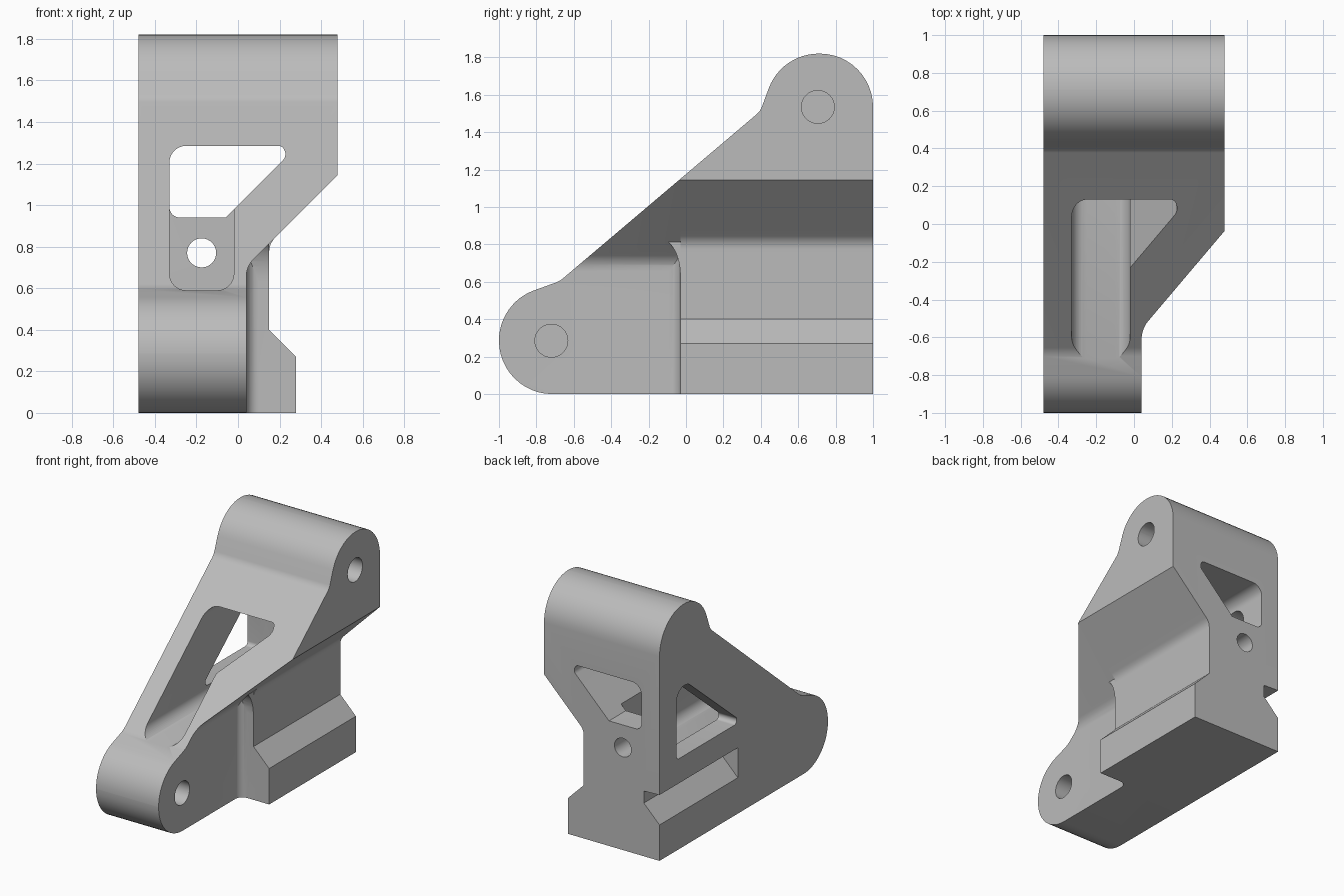
import bpy
import bmesh
import math
from mathutils import Vector

cube = bpy.data.objects.get("Cube")
if cube:
    bpy.data.objects.remove(cube, do_unlink=True)

metal = bpy.data.materials.new("grey_metal")
metal.use_nodes = True
grey = (0.5, 0.5, 0.5, 1)
metal.diffuse_color = grey
metal.node_tree.nodes["Principled BSDF"].inputs["Base Color"].default_value = grey


def rounded(corners, steps=12):
    """Outline from (a, b) or (a, b, radius) corners."""
    out = []
    n = len(corners)
    for i, c in enumerate(corners):
        p = Vector(c[:2])
        if len(c) < 3:
            out.append(p)
            continue
        u = (Vector(corners[i - 1][:2]) - p).normalized()
        v = (Vector(corners[(i + 1) % n][:2]) - p).normalized()
        half = u.angle(v) / 2
        centre = p + (u + v).normalized() * c[2] / math.sin(half)
        start = p + u * c[2] / math.tan(half) - centre
        end = p + v * c[2] / math.tan(half) - centre
        sweep = start.angle(end)
        for k in range(steps + 1):
            t = k / steps
            w = start * math.sin((1 - t) * sweep) + end * math.sin(t * sweep)
            out.append(centre + w / math.sin(sweep))
    return out


def prism(name, axis, outline, lo, hi):
    """Extrude an outline along an axis; the outline uses the other two."""
    place = {"x": lambda a, b, d: (d, a, b),
             "y": lambda a, b, d: (a, d, b),
             "z": lambda a, b, d: (a, b, d)}[axis]
    bm = bmesh.new()
    rings = [[bm.verts.new(place(p[0], p[1], d)) for p in outline] for d in (lo, hi)]
    for ring in rings:
        bm.faces.new(ring)
    n = len(outline)
    for i in range(n):
        j = (i + 1) % n
        bm.faces.new((rings[0][i], rings[0][j], rings[1][j], rings[1][i]))
    bmesh.ops.recalc_face_normals(bm, faces=bm.faces)
    mesh = bpy.data.meshes.new(name)
    bm.to_mesh(mesh)
    bm.free()
    mesh.materials.append(metal)
    obj = bpy.data.objects.new(name, mesh)
    bpy.context.collection.objects.link(obj)
    return obj


def circle(a, b, r, n=32):
    return [(a + r * math.cos(math.tau * k / n), b + r * math.sin(math.tau * k / n))
            for k in range(n)]


def cove(a, b, ra, rb, n=12):
    """Concave quarter fillet filling the corner at (a, b)."""
    arc = [(a + ra * (1 - math.sin(t)), b + rb * (1 - math.cos(t)))
           for t in (math.pi / 2 * k / n for k in range(n + 1))]
    return [(a - math.copysign(0.03, ra), b - math.copysign(0.03, rb)),
            (a + ra, b - math.copysign(0.03, rb))] + arc + [(a - math.copysign(0.03, ra), b + rb)]


def combine(target, tool, operation):
    bpy.context.view_layer.objects.active = target
    mod = target.modifiers.new("join", "BOOLEAN")
    mod.object = tool
    mod.operation = operation
    mod.solver = "EXACT"
    bpy.ops.object.modifier_apply(modifier=mod.name)
    bpy.data.objects.remove(tool, do_unlink=True)


# Upright body with its widening upper half
bracket = prism("bracket_body", "y", rounded([
    (-0.48, -0.1), (0.04, -0.1), (0.04, 0.705, 0.12),
    (0.48, 1.145), (0.48, 2), (-0.48, 2)]), -1.2, 1.2)

# Rail block under the overhang
combine(bracket, prism("rail_block", "y", rounded([
    (-0.2, -0.1), (0.28, -0.1), (0.28, 0.27), (0.15, 0.40),
    (0.15, 0.815, 0.1), (0.22, 0.885), (0.1, 0.95), (-0.2, 0.95)]), -0.03, 1.2), "UNION")

# Fillets between the rail block, wall and overhang
combine(bracket, prism("wall_fillet", "z", cove(0.04, -0.03, 0.06, -0.06), -0.1, 0.74), "UNION")
combine(bracket, prism("overhang_fillet", "x", cove(-0.03, 0.83, -0.11, -0.2), 0.02, 0.149), "UNION")

# Side silhouette with two rounded bosses
combine(bracket, prism("side_profile", "x", rounded([
    (1, 0), (-1, 0, 0.285), (-1, 0.487, 0.285), (-0.676, 0.603, 0.15),
    (0.397, 1.512, 0.1), (0.511, 1.82, 0.285), (1, 1.82, 0.285)]), -0.6, 0.6), "INTERSECT")

# Front slot, stopping at the back wall
combine(bracket, prism("slot", "y", rounded([
    (-0.33, 0.59, 0.08), (-0.02, 0.59, 0.08), (-0.02, 1.2), (-0.33, 1.2)]),
    -1.2, 0.8), "DIFFERENCE")

# Window right through to the back
combine(bracket, prism("window", "y", rounded([
    (-0.33, 0.94, 0.05), (-0.06, 0.94), (0.235, 1.235, 0.04),
    (0.215, 1.285, 0.03), (-0.33, 1.285, 0.08)]), -1.2, 1.2), "DIFFERENCE")

# Triangular window in the left-hand wall
combine(bracket, prism("side_window", "x", rounded([
    (0.8, 0.68, 0.03), (0.8, 1.32, 0.1), (0.03, 0.68, 0.03)]), -0.6, -0.2), "DIFFERENCE")

# Dovetail groove along the wall
combine(bracket, prism("groove", "y", [
    (-0.6, 0.15), (-0.35, 0.40), (-0.35, 0.49), (-0.6, 0.50)], 0.07, 1.2), "DIFFERENCE")

# Bolt hole in the back wall and blind pin holes in the bosses
combine(bracket, prism("bolt_hole", "y", circle(-0.175, 0.77, 0.07), 0.6, 1.2), "DIFFERENCE")
for y, z in ((-0.72, 0.285), (0.705, 1.535)):
    combine(bracket, prism("pin_hole", "x", circle(y, z, 0.088), -0.33, 0.6), "DIFFERENCE")

# Smooth the curved surfaces only
bpy.ops.object.select_all(action="DESELECT")
bracket.select_set(True)
bpy.context.view_layer.objects.active = bracket
bpy.ops.object.shade_smooth_by_angle(angle=math.radians(25))
